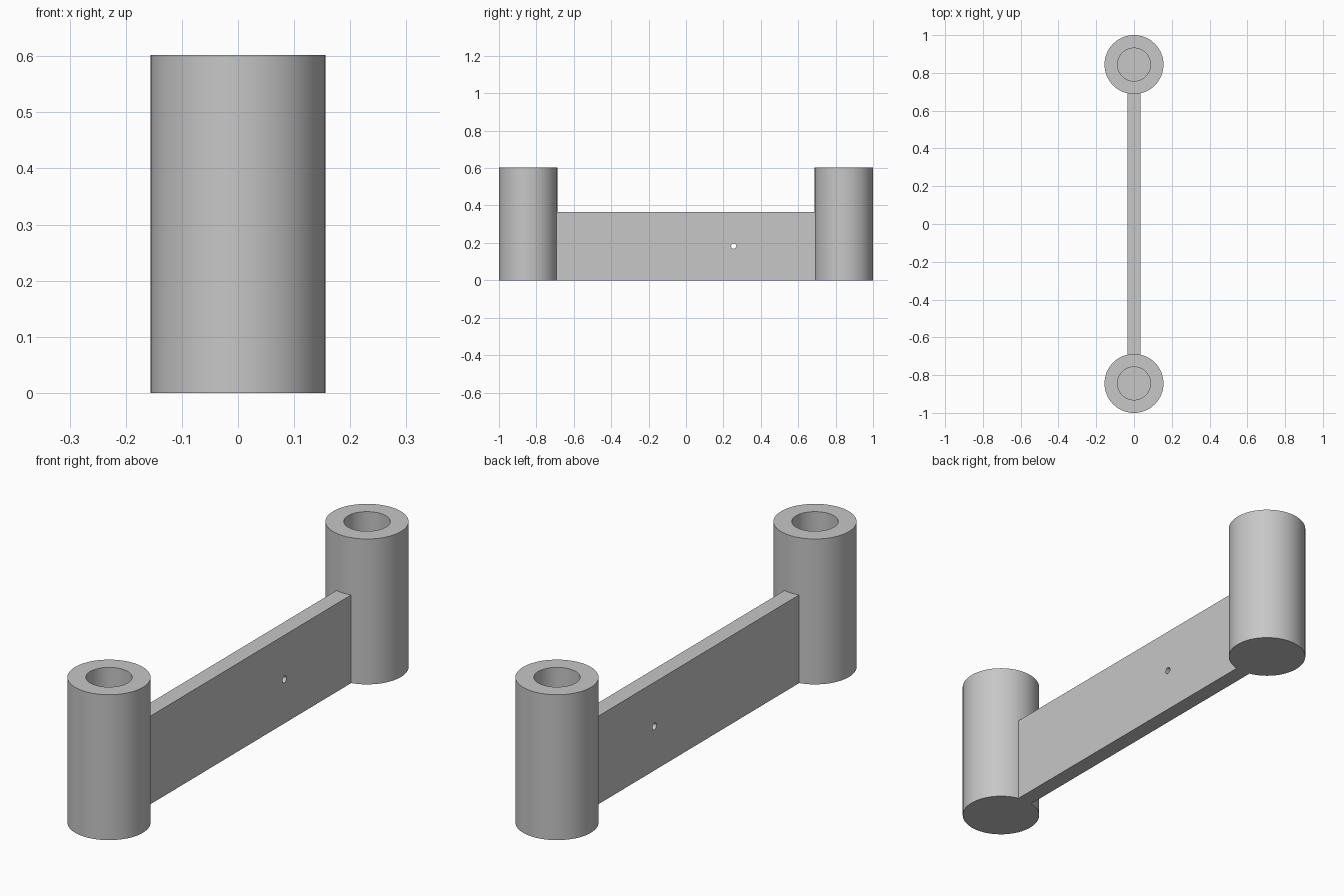
import bpy
import math

cube = bpy.data.objects.get("Cube")
if cube:
    bpy.data.objects.remove(cube, do_unlink=True)

POST_RADIUS, BORE_RADIUS = 0.156, 0.087
POST_HEIGHT, BORE_FLOOR = 0.602, 0.07
POST_Y = 0.844
WEB_THICKNESS, WEB_HEIGHT, WEB_END = 0.068, 0.365, 0.7

grey = bpy.data.materials.new("plain_grey")
grey.use_nodes = True
grey.diffuse_color = (0.57, 0.57, 0.57, 1)
grey.node_tree.nodes["Principled BSDF"].inputs["Base Color"].default_value = grey.diffuse_color


def cylinder(name, radius, bottom, top, y, sides=64):
    bpy.ops.mesh.primitive_cylinder_add(
        vertices=sides, radius=radius, depth=top - bottom,
        location=(0, y, (bottom + top) / 2))
    obj = bpy.context.object
    obj.name = name
    obj.data.materials.append(grey)
    return obj


def cut(target, cutter):
    """Subtract the cutter, then remove it."""
    cutter.hide_render = True
    mod = target.modifiers.new("hole", 'BOOLEAN')
    mod.operation = 'DIFFERENCE'
    mod.solver = 'EXACT'
    mod.object = cutter
    bpy.context.view_layer.objects.active = target
    bpy.ops.object.modifier_apply(modifier=mod.name)
    bpy.data.objects.remove(cutter, do_unlink=True)
    bpy.ops.object.select_all(action='DESELECT')
    target.select_set(True)
    bpy.ops.object.shade_smooth_by_angle(angle=math.radians(30))


# Round end posts with blind bores open at the top
for name, side in (("front_post", -1), ("back_post", 1)):
    post = cylinder(name, POST_RADIUS, 0, POST_HEIGHT, side * POST_Y)
    cut(post, cylinder("bore_cutter", BORE_RADIUS, BORE_FLOOR, POST_HEIGHT + 0.1, side * POST_Y))

# Thin upright web joining the posts
bpy.ops.mesh.primitive_cube_add(size=1, location=(0, 0, WEB_HEIGHT / 2))
web = bpy.context.object
web.name = "connecting_web"
web.scale = (WEB_THICKNESS, 2 * WEB_END, WEB_HEIGHT)
bpy.ops.object.transform_apply(location=False, rotation=False, scale=True)
web.data.materials.append(grey)

# Small through hole, off centre towards the back
pin = cylinder("pin_hole_cutter", 0.014, -0.1, 0.1, 0.255, 24)
pin.location.z = WEB_HEIGHT / 2
pin.rotation_euler.y = math.pi / 2
cut(web, pin)
